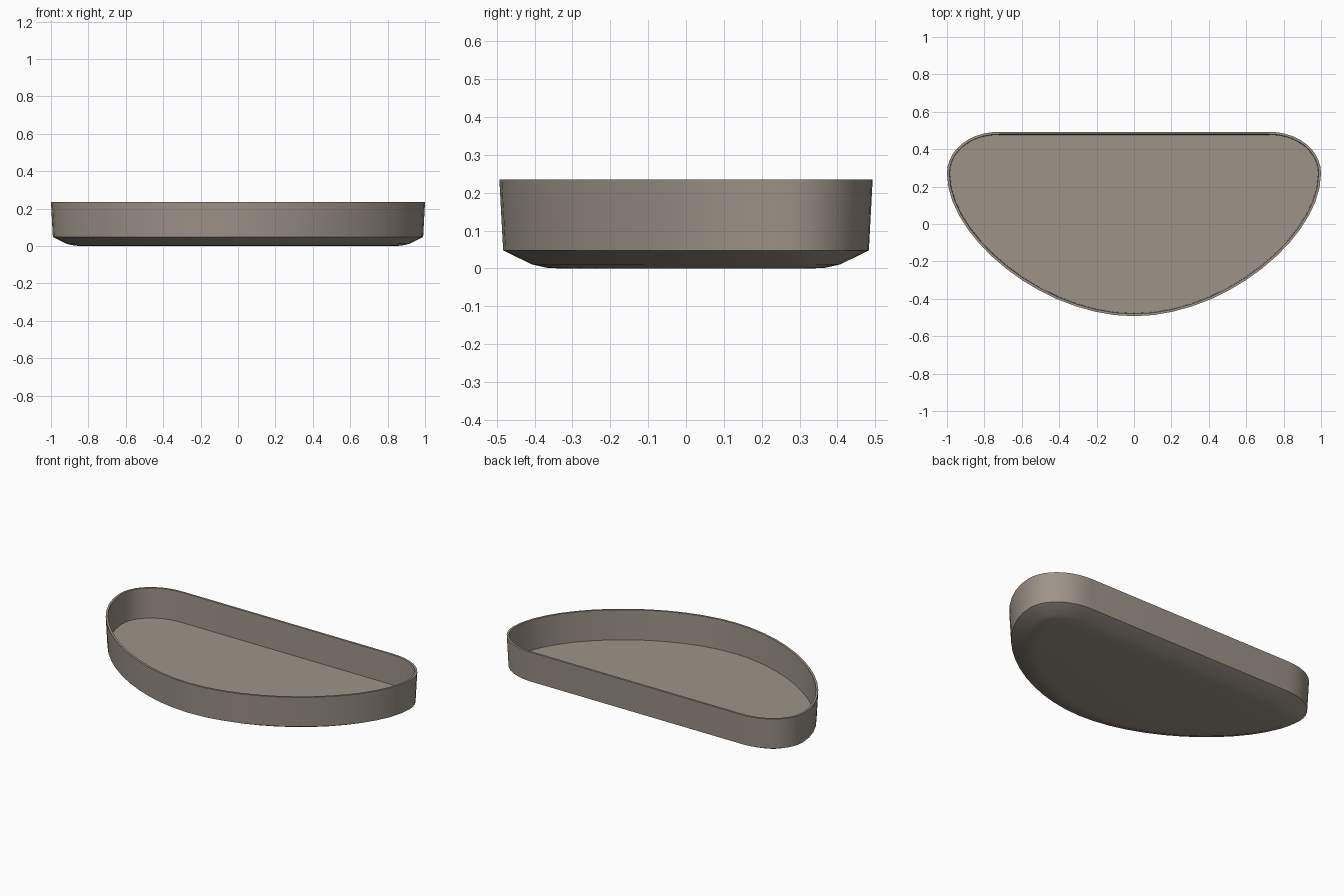
import bpy
import bmesh
from mathutils import Vector
from mathutils.geometry import interpolate_bezier

cube = bpy.data.objects.get("Cube")
if cube:
    bpy.data.objects.remove(cube, do_unlink=True)

# Material
clay = bpy.data.materials.new("warm grey")
clay.use_nodes = True
colour = (0.34, 0.295, 0.25, 1)
clay.diffuse_color = colour
clay.node_tree.nodes["Principled BSDF"].inputs["Base Color"].default_value = colour

# Half outline from front centre to back: broad front arc, then rounded back corner
BACK = 0.493
front, side, corner = Vector((0, -BACK)), Vector((1, 0.27)), Vector((0.72, BACK))
arc = interpolate_bezier(front, Vector((0.49, -BACK)), Vector((1, -0.07)), side, 15)
bend = interpolate_bezier(side, Vector((1, 0.395)), Vector((0.88, BACK)), corner, 11)
half = [Vector(p[:2]) for p in arc + bend[1:]]
outline = half + [Vector((-p.x, p.y)) for p in reversed(half[1:])]
count = len(outline)


def inset(distance):
    """Outline moved inwards along its normals."""
    points = []
    for i, p in enumerate(outline):
        a = (p - outline[i - 1]).normalized()
        b = (outline[(i + 1) % count] - p).normalized()
        inward = Vector((-(a + b).y, (a + b).x)).normalized()
        points.append(p + inward * distance / max(inward.dot(Vector((-a.y, a.x))), 0.5))
    return points


# Cross-section from underside centre, up the outer wall, over the rim, to the floor
section = [(0.16, 0), (0.125, 0.002), (0.085, 0.011), (0.01, 0.048),
           (0, 0.235), (0.013, 0.235), (0.016, 0.05)]

bm = bmesh.new()
rings = [[bm.verts.new((p.x, p.y, z)) for p in inset(d)] for d, z in section]
for low, high in zip(rings, rings[1:]):
    for i in range(count):
        j = (i + 1) % count
        bm.faces.new((low[i], low[j], high[j], high[i]))
bm.faces.new(list(reversed(rings[0])))
bm.faces.new(rings[-1])
bmesh.ops.recalc_face_normals(bm, faces=bm.faces)

mesh = bpy.data.meshes.new("tray")
bm.to_mesh(mesh)
bm.free()
mesh.materials.append(clay)
tray = bpy.data.objects.new("tray", mesh)
bpy.context.collection.objects.link(tray)

# Smooth walls and underside, crisp rim and ridge
bpy.ops.object.select_all(action="DESELECT")
tray.select_set(True)
bpy.context.view_layer.objects.active = tray
bpy.ops.object.shade_smooth_by_angle(angle=0.55)
